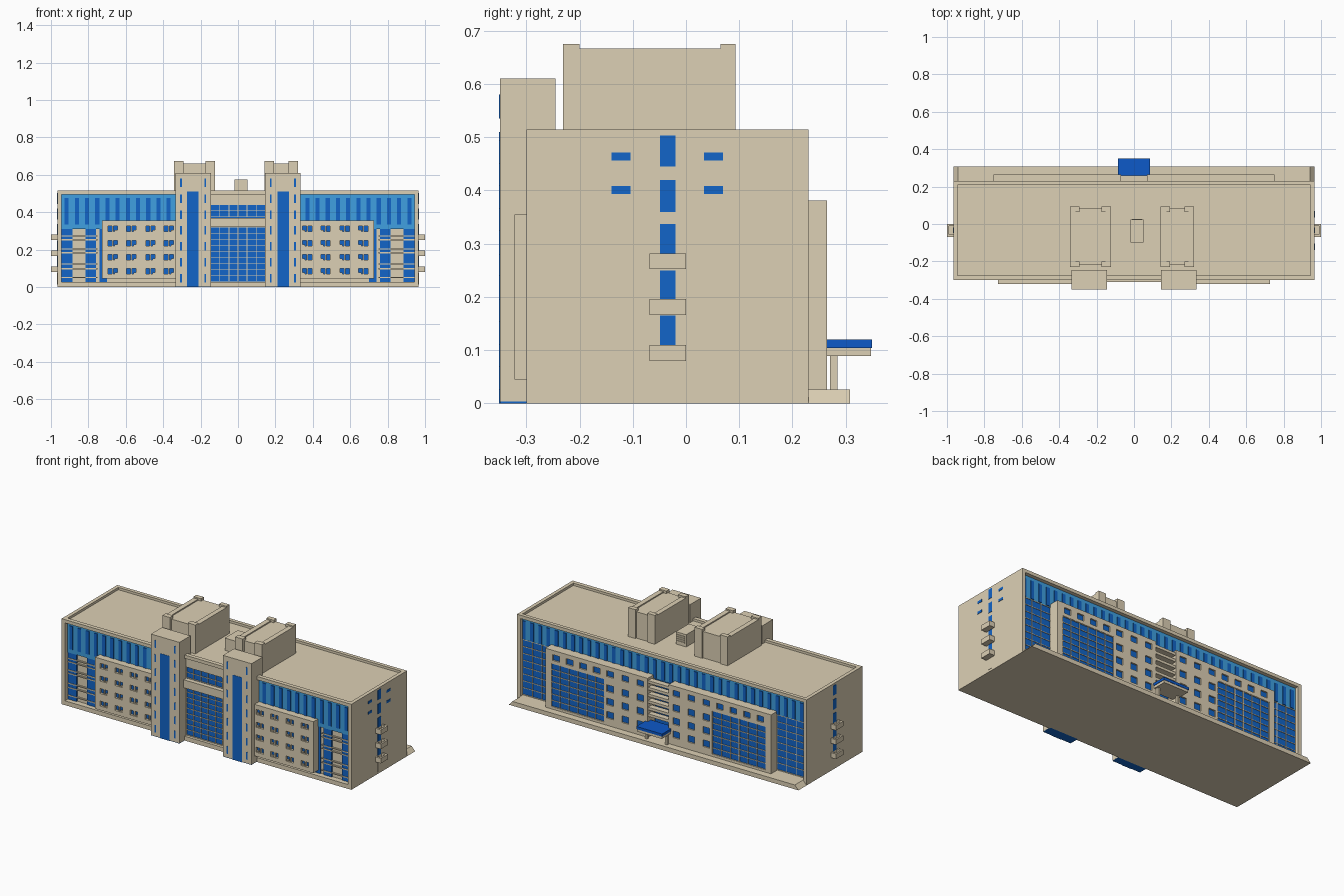
import bpy, bmesh


def material(name, rgb):
    m = bpy.data.materials.new(name)
    m.diffuse_color = (*rgb, 1)
    return m


STONE = material("stone", (0.72, 0.63, 0.46))
GLASS = material("blue_glass", (0.006, 0.13, 0.58))
PALE = material("pale_blue", (0.05, 0.35, 0.75))
CANOPY = material("canopy_blue", (0.004, 0.10, 0.58))


def part(name, mat, boxes, mirror=False):
    """One object from boxes (x0, x1, y0, y1, z0, z1), optionally mirrored in x."""
    bm = bmesh.new()
    boxes = list(boxes)
    if mirror:
        boxes += [(-b[1], -b[0], *b[2:]) for b in boxes]
    for x0, x1, y0, y1, z0, z1 in boxes:
        for v in bmesh.ops.create_cube(bm, size=1)["verts"]:
            v.co.x = x1 if v.co.x > 0 else x0
            v.co.y = y1 if v.co.y > 0 else y0
            v.co.z = z1 if v.co.z > 0 else z0
    me = bpy.data.meshes.new(name)
    bm.to_mesh(me)
    bm.free()
    me.materials.append(mat)
    ob = bpy.data.objects.new(name, me)
    bpy.context.collection.objects.link(ob)
    return ob


def pierced(x0, x1, y0, y1, z0, z1, cols, rows):
    """Boxes of a wall with a grid of window openings."""
    out, z = [], z0
    for a, b in rows:
        out.append((x0, x1, y0, y1, z, a))
        x = x0
        for c, d in cols:
            out.append((x, c, y0, y1, a, b))
            x = d
        out.append((x, x1, y0, y1, a, b))
        z = b
    return out + [(x0, x1, y0, y1, z, z1)]


def mullions(x0, x1, y0, y1, z0, z1, nx, nz, t=0.004):
    """Boxes of a glazing grid."""
    v = [x0 + (x1 - x0) * i / nx for i in range(nx + 1)]
    h = [z0 + (z1 - z0) * i / nz for i in range(nz + 1)]
    return ([(x - t / 2, x + t / 2, y0, y1, z0, z1) for x in v] +
            [(x0, x1, y0, y1, z - t / 2, z + t / 2) for z in h])


def spans(centres, w):
    return [(c - w / 2, c + w / 2) for c in sorted(centres)]


# Main body, surrounding frame and roof parapet
part("main_block", STONE, [(-0.95, 0.95, -0.265, 0.20, 0, 0.50)])
part("roof_slab", STONE, [(-0.945, 0.945, -0.28, 0.215, 0.495, 0.501)])
part("end_walls", STONE, [(0.943, 0.965, -0.30, 0.23, 0, 0.515)], True)
part("parapet", STONE, [(-0.945, 0.945, -0.30, -0.275, 0.495, 0.515),
                        (-0.945, 0.945, 0.208, 0.23, 0.495, 0.515)])
part("plinth", STONE, [(-0.945, 0.945, -0.30, 0.23, 0, 0.026)])

# Pale upper band with dark strips, front and back
part("front_pale_band", PALE, [(0.33, 0.943, -0.277, -0.26, 0.31, 0.495)], True)
part("front_strips", GLASS, [(0.36 + i * 0.0545, 0.382 + i * 0.0545, -0.281, -0.27, 0.335, 0.475)
                             for i in range(11)], True)
part("back_pale_band", PALE, [(-0.943, 0.943, 0.19, 0.207, 0.36, 0.495)])
part("back_strips", GLASS, [(-0.93 + i * 0.0545, -0.908 + i * 0.0545, 0.2, 0.211, 0.365, 0.475)
                            for i in range(35)])

# Front end bays
part("front_end_glass", GLASS, [(0.70, 0.74, -0.272, -0.26, 0.026, 0.31),
                                (0.76, 0.815, -0.272, -0.26, 0.026, 0.31),
                                (0.885, 0.943, -0.272, -0.26, 0.026, 0.31)], True)
part("front_end_floor_lines", STONE, [(0.75, 0.943, -0.275, -0.26, z, z + 0.006)
                                      for z in (0.048, 0.095, 0.12, 0.18, 0.20, 0.25, 0.27)], True)

# Front wings with window openings
cols, rows = spans((0.37, 0.468, 0.57, 0.67), 0.05), spans((0.085, 0.16, 0.235, 0.312), 0.03)
part("front_wings", STONE, pierced(0.33, 0.727, -0.322, -0.30, 0.045, 0.355, cols, rows), True)
part("front_wing_backing", STONE, [(0.33, 0.727, -0.30, -0.297, 0.352, 0.355),
                                   (0.33, 0.727, -0.304, -0.26, 0.045, 0.354)], True)
part("front_wing_glass", GLASS, [(c, d, -0.308, -0.302, a, b) for c, d in cols for a, b in rows], True)
part("front_window_bars", STONE, [((c + d) / 2 - 0.004, (c + d) / 2 + 0.004, -0.318, -0.302, a, b)
                                  for c, d in cols for a, b in rows] +
     [(c, c + 0.014, -0.318, -0.302, a, a + 0.007) for c, d in cols for a, b in rows], True)

# Towers with glass strip and slits
part("towers", STONE, [(0.145, 0.335, -0.35, -0.245, 0.003, 0.61)], True)
part("tower_base", GLASS, [(0.146, 0.334, -0.349, -0.29, 0, 0.003)], True)
part("tower_glass", GLASS, [(0.21, 0.272, -0.3515, -0.34, 0, 0.51)], True)
part("tower_slits", GLASS, [(x - 0.005, x + 0.005, -0.3515, -0.34, z, z + 0.045)
                            for x in (0.175, 0.305)
                            for z in (0.025, 0.11, 0.195, 0.28, 0.365, 0.45, 0.535)], True)

# Central front glazing between the towers
part("entry_glass", GLASS, [(-0.145, 0.145, -0.283, -0.26, 0.026, 0.44)])
part("entry_mullions", STONE, mullions(-0.145, 0.145, -0.287, -0.28, 0.03, 0.32, 6, 9, 0.0035) +
     mullions(-0.145, 0.145, -0.287, -0.28, 0.375, 0.44, 6, 2, 0.0035))
part("entry_bands", STONE, [(-0.145, 0.145, -0.31, -0.26, 0.322, 0.37),
                            (-0.145, 0.145, -0.29, -0.26, 0.44, 0.50)])

# Rooftop blocks: core with raised side walls and corner returns
for side, x0, x1 in (("left", -0.342, -0.123), ("right", 0.143, 0.321)):
    boxes = [(x0 + 0.02, x1 - 0.02, -0.216, 0.085, 0.50, 0.66)]
    for a, b, c, d in ((x0, x0 + 0.03, x0, x0 + 0.05), (x1 - 0.03, x1, x1 - 0.05, x1)):
        boxes += [(a, b, -0.205, 0.07, 0.50, 0.667),
                  (c, d, -0.231, -0.2, 0.50, 0.675), (c, d, 0.065, 0.093, 0.50, 0.675)]
    part("roof_block_" + side, STONE, boxes)
part("roof_vent", STONE, [(-0.018, 0.052, -0.10, 0.023, 0.50, 0.575)])
part("vent_slats", STONE, [(-0.01, 0.044, 0.02, 0.027, 0.52 + i * 0.012, 0.526 + i * 0.012)
                           for i in range(4)])

# Back terrace with sloped ends
terrace = part("back_terrace", STONE, [(-0.965, 0.965, 0.22, 0.308, 0, 0.026)])
for v in terrace.data.vertices:
    if v.co.z > 0.01:
        v.co.x *= 0.975

# Back wings: top window row, inner window columns, large glazing
top_cols = spans((0.12, 0.22, 0.32, 0.41, 0.50, 0.59, 0.68), 0.045)
low_cols, low_rows = top_cols[:3], spans((0.09, 0.17, 0.25), 0.04)
part("back_wings", STONE,
     pierced(0.07, 0.752, 0.25, 0.265, 0.30, 0.381, top_cols, [(0.32, 0.355)]) +
     pierced(0.07, 0.36, 0.25, 0.265, 0.026, 0.30, low_cols, low_rows) +
     [(0.715, 0.752, 0.25, 0.265, 0.026, 0.30), (0.36, 0.715, 0.25, 0.265, 0.026, 0.04),
      (0.07, 0.752, 0.19, 0.252, 0.026, 0.381)], True)
part("back_wing_glass", GLASS, [(c, d, 0.25, 0.256, 0.32, 0.355) for c, d in top_cols] +
     [(c, d, 0.25, 0.256, a, b) for c, d in low_cols for a, b in low_rows] +
     [(0.36, 0.715, 0.25, 0.259, 0.04, 0.30)], True)
part("back_wing_mullions", STONE, mullions(0.36, 0.715, 0.257, 0.263, 0.04, 0.30, 6, 7), True)

# Back end bays
part("back_end_glass", GLASS, [(0.752, 0.943, 0.19, 0.205, 0.026, 0.37)], True)
part("back_end_mullions", STONE, mullions(0.752, 0.943, 0.2, 0.208, 0.03, 0.36, 3, 8), True)

# Back entrance: louvres, door, canopy and posts
part("back_louvres", STONE, [(-0.07, 0.07, 0.225, 0.26, z, z + 0.016)
                             for z in (0.15, 0.19, 0.23, 0.27, 0.31, 0.35)])
part("back_door_glass", GLASS, [(-0.06, 0.06, 0.19, 0.21, 0.026, 0.36)])
part("canopy_soffit", STONE, [(-0.083, 0.083, 0.235, 0.348, 0.089, 0.104)])
part("canopy_top", CANOPY, [(-0.086, 0.086, 0.235, 0.35, 0.104, 0.12)])
part("canopy_posts", STONE, [(0.06, 0.074, 0.271, 0.285, 0.02, 0.09)], True)

# End walls: window column, door, balconies
levels = [(0.11, 0.165), (0.195, 0.25), (0.28, 0.337), (0.36, 0.42), (0.445, 0.503)]
part("end_windows", GLASS, [(0.95, 0.967, -0.049, -0.02, a, b) for a, b in levels], True)
part("end_doors", STONE, [(0.95, 0.967, -0.049, -0.02, 0.013, 0.077)], True)
part("end_small_windows", GLASS, [(0.95, 0.967, y, y + 0.036, z, z + 0.015)
                                  for y in (-0.14, 0.034) for z in (0.393, 0.456)])
bal = []
for z in (0.08, 0.166, 0.252):
    bal += [(0.96, 1.0, -0.069, 0, z, z + 0.006), (0.99, 1.0, -0.069, 0, z, z + 0.03),
            (0.96, 1.0, -0.069, -0.057, z, z + 0.03), (0.96, 1.0, -0.012, 0, z, z + 0.03)]
part("balconies", STONE, bal, True)
